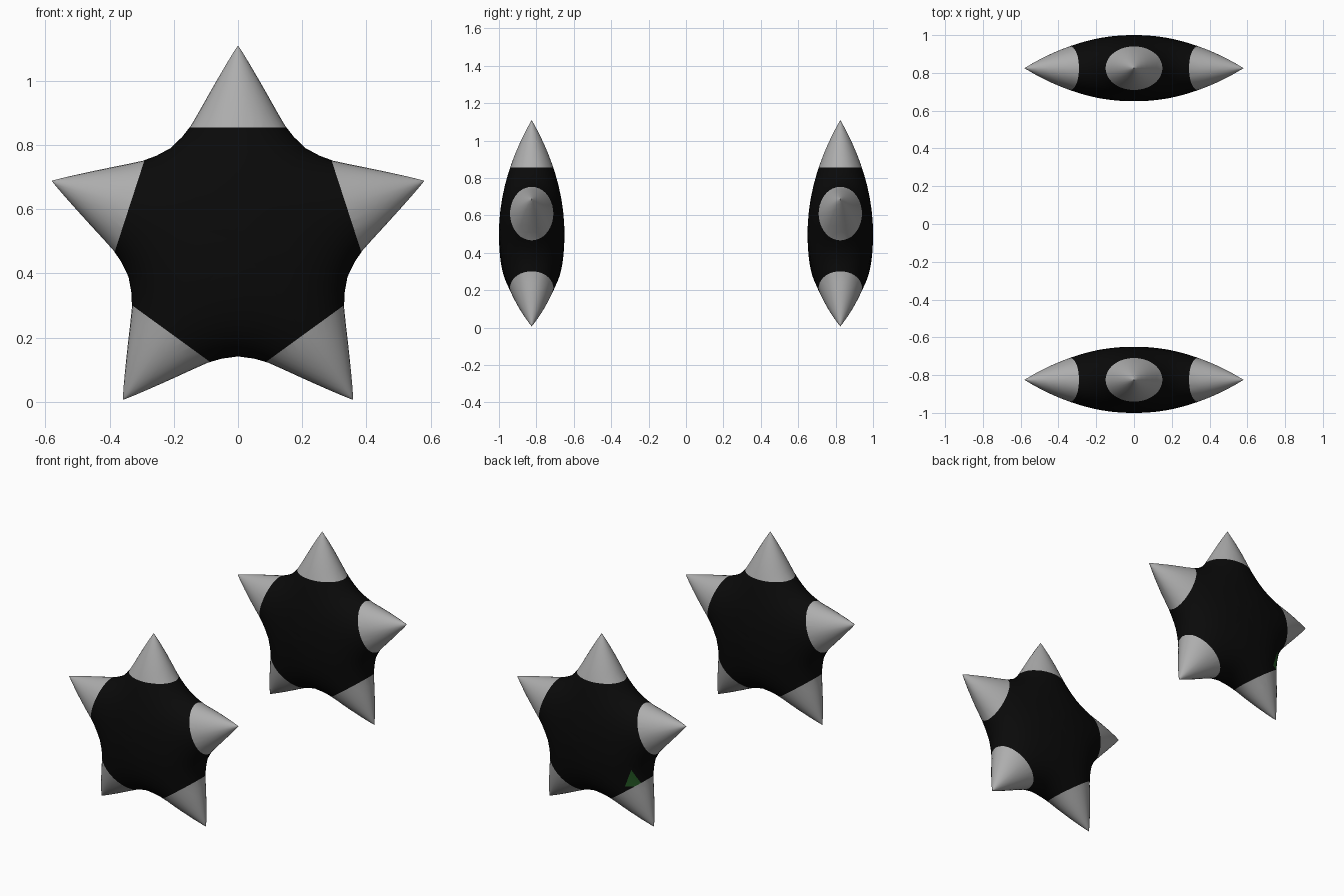
import bpy, bmesh, math
from mathutils import Vector

if "Cube" in bpy.data.objects:
    bpy.data.objects.remove(bpy.data.objects["Cube"])

REACH = 0.61                     # centre to tip
DEPTH = 0.175                    # half thickness
CENTRE_Z = 0.5
VALLEY_U = 0.29                  # valley position measured along an arm
TIP_START = 0.355                # where the arm colour begins
RINGS = 14


def material(name, rgb):
    mat = bpy.data.materials.new(name)
    mat.use_nodes = True
    mat.diffuse_color = (*rgb, 1)
    bsdf = next(n for n in mat.node_tree.nodes if n.type == 'BSDF_PRINCIPLED')
    bsdf.inputs["Base Color"].default_value = (*rgb, 1)
    bsdf.inputs["Roughness"].default_value = 0.6
    return mat


BLACK = material("black", (0.003, 0.003, 0.003))
GREY = material("light grey", (0.42, 0.42, 0.42))
GREEN = material("dark green", (0.02, 0.11, 0.02))


def half_width(u):
    q = min(u / REACH, 1)
    return 0.34 * (1 - q) ** 0.95 + 1.2 * max(0, 0.62 - q) ** 2


def half_depth(u, v):
    w = half_width(u)
    if w < 1e-6:
        return 0
    return DEPTH * (1 - (u / REACH) ** 2) * math.sqrt(max(0, 1 - (v / w) ** 2))


def arm_axes(k):
    """Direction along arm k and the direction across it."""
    a = math.radians(72 * k)
    return (Vector((math.sin(a), 0, math.cos(a))),
            Vector((math.cos(a), 0, -math.sin(a))))


def arm_outline():
    """Outline of one arm, from valley over the tip to the next valley."""
    side = [(VALLEY_U, VALLEY_U * math.tan(math.radians(36)))]
    for u in (0.325, 0.36, 0.405, 0.45, 0.5, 0.55, 0.58, 0.6):
        side.append((u, half_width(u)))
    return [(u, -v) for u, v in side] + [(REACH, 0)] + side[::-1]


def cut(bm, faces, point, normal):
    geom = set(faces)
    for f in faces:
        geom.update(f.edges)
        geom.update(f.verts)
    bmesh.ops.bisect_plane(bm, geom=list(geom), dist=1e-5,
                           plane_co=point, plane_no=normal)


def paint_patch(bm):
    """Small green triangle beside one lower arm, on the back face."""
    along, across = arm_axes(3)
    corners = [along * u + across * v
               for u, v in ((0.262, 0.155), (0.328, 0.06), (0.375, 0.122))]
    middle = sum(corners, Vector()) / 3
    planes = []
    for i, p in enumerate(corners):
        edge = corners[(i + 1) % 3] - p
        n = edge.cross(Vector((0, 1, 0))).normalized()
        planes.append((p, n if n.dot(middle - p) > 0 else -n))
    for p, n in planes:
        near = [f for f in bm.faces if f.calc_center_median().y > 0
                and (f.calc_center_median() * Vector((1, 0, 1)).length).length >= 0
                and (f.calc_center_median() - middle).length < 0.25]
        cut(bm, near, p, n)
    for f in bm.faces:
        c = f.calc_center_median()
        if c.y > 0 and f.material_index == 0 and all(n.dot(c - p) > 0 for p, n in planes):
            f.material_index = 2


def star(name, y, patch):
    bm = bmesh.new()
    outline = arm_outline()
    # Puffed arms, front and back halves
    for k in range(5):
        along, across = arm_axes(k)
        for s in (-1, 1):
            rays = []
            for u, v in outline:
                ray = []
                for i in range(RINGS + 1):
                    t = math.sin(math.pi / 2 * i / RINGS)
                    d = half_depth(t * u, t * v) if i < RINGS else 0
                    ray.append(bm.verts.new(along * t * u + across * t * v
                                            + Vector((0, s * d, 0))))
                rays.append(ray)
            for a, b in zip(rays, rays[1:]):
                bm.faces.new((a[0], a[1], b[1]))
                for i in range(1, RINGS):
                    bm.faces.new((a[i], a[i + 1], b[i + 1], b[i]))
    bmesh.ops.remove_doubles(bm, verts=bm.verts[:], dist=1e-4)
    bmesh.ops.recalc_face_normals(bm, faces=bm.faces[:])

    # Grey tips
    for k in range(5):
        along, _ = arm_axes(k)
        cut(bm, bm.faces[:], along * TIP_START, along)
        for f in bm.faces:
            if f.calc_center_median().dot(along) > TIP_START:
                f.material_index = 1
    if patch:
        paint_patch(bm)

    mesh = bpy.data.meshes.new(name)
    bm.to_mesh(mesh)
    bm.free()
    for mat in (BLACK, GREY, GREEN):
        mesh.materials.append(mat)
    obj = bpy.data.objects.new(name, mesh)
    obj.location = (0, y, CENTRE_Z)
    bpy.context.collection.objects.link(obj)
    bpy.ops.object.select_all(action='DESELECT')
    obj.select_set(True)
    bpy.context.view_layer.objects.active = obj
    bpy.ops.object.shade_smooth_by_angle(angle=math.radians(50))


star("front_star", -0.825, False)
star("back_star", 0.825, True)
